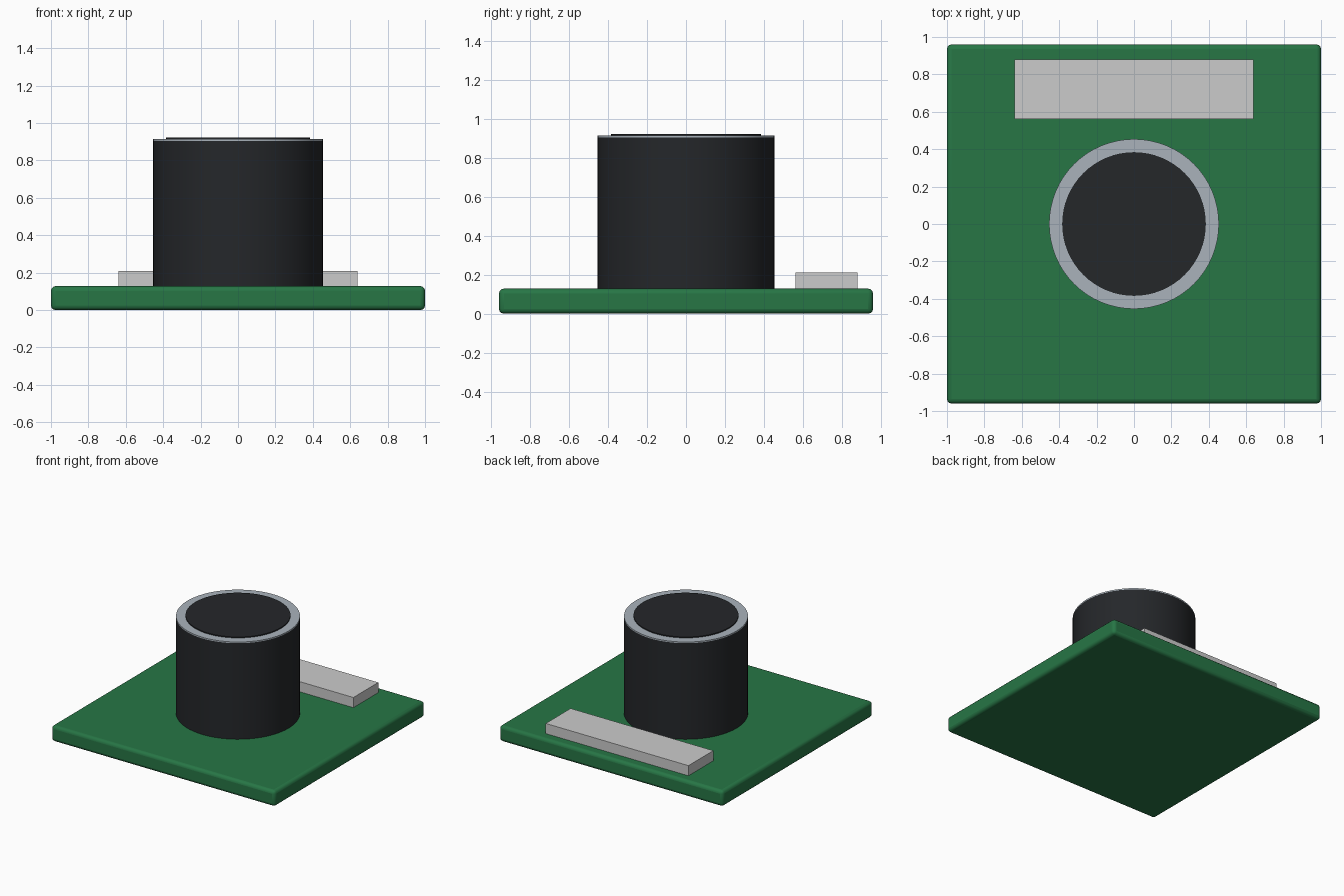
import bpy

if "Cube" in bpy.data.objects:
    bpy.data.objects.remove(bpy.data.objects["Cube"])


def material(name, rgb):
    m = bpy.data.materials.new(name)
    m.diffuse_color = (*rgb, 1)
    m.use_nodes = True
    m.node_tree.nodes["Principled BSDF"].inputs["Base Color"].default_value = m.diffuse_color
    return m


green = material("board_green", (0.02, 0.18, 0.06))
black = material("housing_black", (0.018, 0.02, 0.023))
silver = material("rim_silver", (0.40, 0.45, 0.50))
pale = material("connector_grey", (0.52, 0.54, 0.54))


def box(name, x, y, z, mat, bevel=0.0):
    bpy.ops.mesh.primitive_cube_add(
        size=1, location=[(a + b) / 2 for a, b in (x, y, z)])
    o = bpy.context.object
    o.name = name
    o.scale = [b - a for a, b in (x, y, z)]
    bpy.ops.object.transform_apply(location=False, rotation=False, scale=True)
    o.data.materials.append(mat)
    if bevel:
        mod = o.modifiers.new("rounded_edges", 'BEVEL')
        mod.width = bevel
        mod.segments = 3
        bpy.ops.object.shade_smooth_by_angle()
    return o


def cylinder(name, radius, z0, z1, mat):
    bpy.ops.mesh.primitive_cylinder_add(
        vertices=64, radius=radius, depth=z1 - z0, location=(0, 0, (z0 + z1) / 2))
    o = bpy.context.object
    o.name = name
    o.data.materials.append(mat)
    bpy.ops.object.shade_smooth_by_angle()
    return o


# Circuit board with softened edges
box("circuit_board", (-1, 1), (-0.96, 0.96), (0, 0.128), green, 0.025)

# Flat connector near the back edge
box("connector", (-0.638, 0.638), (0.562, 0.88), (0.128, 0.21), pale)

# Round housing, thin metal rim, slightly raised dark cap
cylinder("housing", 0.454, 0.128, 0.904, black)
cylinder("metal_rim", 0.454, 0.904, 0.914, silver)
cylinder("top_cap", 0.384, 0.914, 0.922, black)
